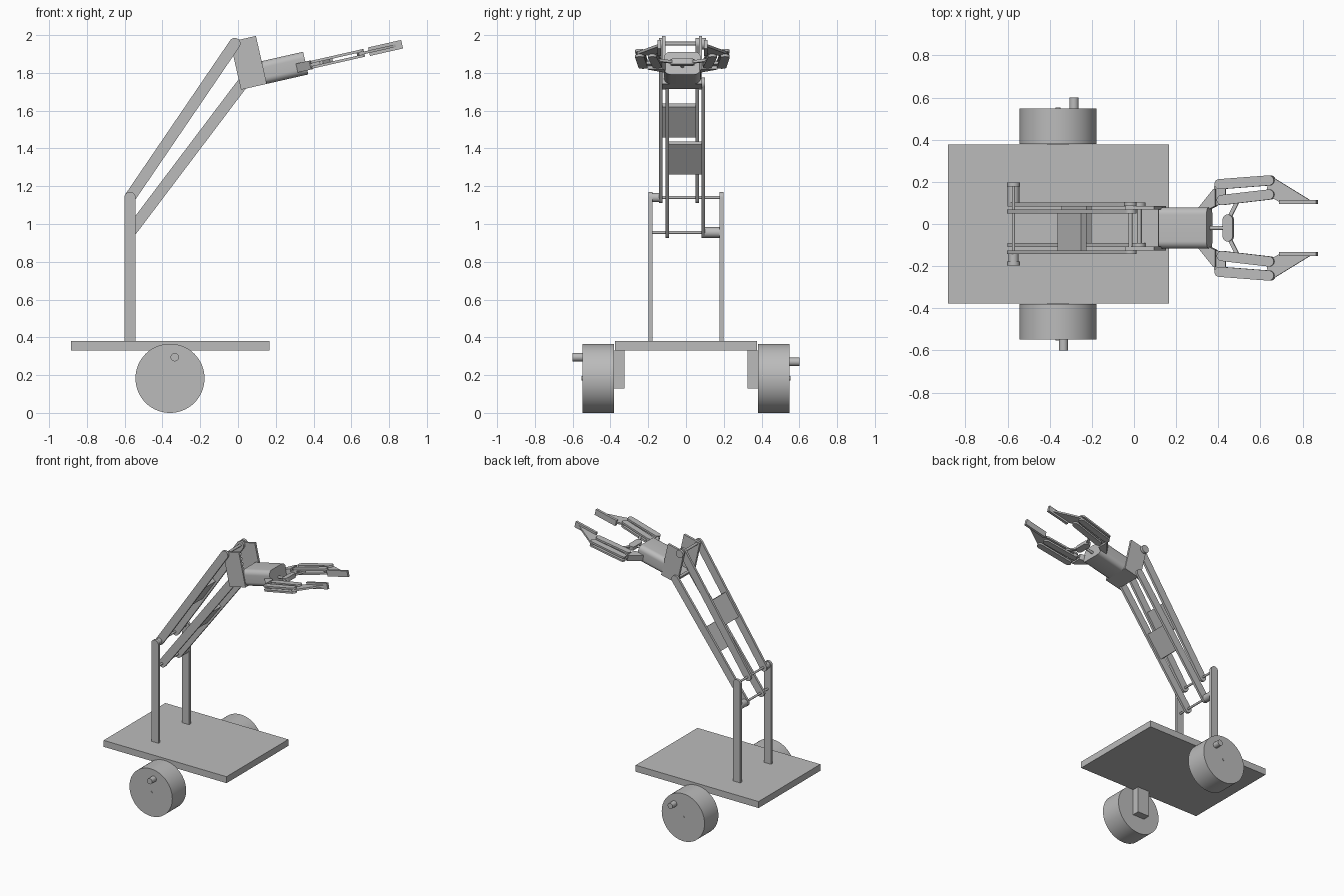
import bpy, bmesh
from math import sin, cos, pi, radians, atan2
from mathutils import Matrix, Vector

if "Cube" in bpy.data.objects:
    bpy.data.objects.remove(bpy.data.objects["Cube"])

grey = bpy.data.materials.new("plain grey")
grey.use_nodes = True
grey.diffuse_color = (0.5, 0.5, 0.5, 1)
grey.node_tree.nodes["Principled BSDF"].inputs["Base Color"].default_value = grey.diffuse_color

# Frames: XZ draws a side profile extruded along y, HEAD is the tilted gripper frame
FLAT = Matrix.Identity(4)
XZ = Matrix(((1, 0, 0, 0), (0, 0, 1, 0), (0, 1, 0, 0), (0, 0, 0, 1)))
YZ = Matrix(((0, 0, 1, 0), (1, 0, 0, 0), (0, 1, 0, 0), (0, 0, 0, 1)))
HEAD = Matrix.Translation((0.016, 0, 1.711)) @ Matrix.Rotation(radians(-12.8), 4, 'Y')
MID = -0.019  # gripper centre line in y


def prism(name, pts, lo, hi, frame=FLAT):
    """Extrude a 2D outline from lo to hi inside a frame."""
    bm = bmesh.new()
    low = [bm.verts.new(frame @ Vector((a, b, lo))) for a, b in pts]
    top = [bm.verts.new(frame @ Vector((a, b, hi))) for a, b in pts]
    bm.faces.new(low)
    bm.faces.new(top)
    for i in range(len(pts)):
        j = (i + 1) % len(pts)
        bm.faces.new((low[i], low[j], top[j], top[i]))
    bmesh.ops.recalc_face_normals(bm, faces=bm.faces)
    mesh = bpy.data.meshes.new(name)
    bm.to_mesh(mesh)
    bm.free()
    mesh.materials.append(grey)
    mesh.shade_smooth()
    mesh.set_sharp_from_angle(angle=radians(30))
    obj = bpy.data.objects.new(name, mesh)
    bpy.context.collection.objects.link(obj)
    return obj


def arc(c, r, start, end, n=12):
    steps = [start + (end - start) * i / n for i in range(n + 1)]
    return [(c[0] + r * cos(t), c[1] + r * sin(t)) for t in steps]


def circle(c, r, n=32):
    return arc(c, r, 0, 2 * pi, n)[:-1]


def capsule(p, q, r):
    t = atan2(q[1] - p[1], q[0] - p[0])
    return arc(q, r, t - pi / 2, t + pi / 2) + arc(p, r, t + pi / 2, t + 3 * pi / 2)


def rect(x0, x1, y0, y1):
    return [(x0, y0), (x1, y0), (x1, y1), (x0, y1)]


def strip(p, q, w):
    p, q = Vector(p), Vector(q)
    n = (q - p).normalized().orthogonal() * w / 2
    return [tuple(v) for v in (p + n, q + n, q - n, p - n)]


# Base plate
prism("base_plate", rect(-0.884, 0.166, -0.377, 0.377), 0.33, 0.38)

# Wheels, hubs, brackets, crank pins and columns on both sides
AXLE = (-0.36, 0.183)
COL = -0.572
for side, label, pin in ((-1, "right", (-0.335, 0.295)), (1, "left", (-0.285, 0.27))):
    def span(a, b):
        return sorted((a * side, b * side))
    prism(label + "_wheel", circle(AXLE, 0.183, 64), *span(0.38, 0.549), XZ)
    prism(label + "_hub", circle(AXLE, 0.012, 16), *span(0.54, 0.552), XZ)
    prism(label + "_crank_pin", circle(pin, 0.022, 24), *span(0.54, 0.6), XZ)
    prism(label + "_wheel_bracket", rect(-0.41, -0.31, 0.13, 0.33), *span(0.325, 0.38), XZ)
    prism(label + "_column", [(COL - 0.03, 0.38), (COL + 0.03, 0.38)]
          + arc((COL, 1.14), 0.03, 0, pi), *span(0.178, 0.198), XZ)

# Parallel arm bars, each pair with a cross panel
LOW_A, LOW_B = (COL, 0.955), (0.025, 1.745)
UP_A, UP_B = (COL, 1.14), (-0.017, 1.955)
for label, p, q, y0, y1 in (("upper", UP_A, UP_B, -0.134, 0.06),
                            ("lower", LOW_A, LOW_B, -0.1, 0.092)):
    for side, y in (("right", y0), ("left", y1)):
        prism(f"{label}_{side}_arm_bar", capsule(p, q, 0.03), y - 0.009, y + 0.009, XZ)
    a, b = Vector(p), Vector(q)
    prism(label + "_arm_panel", strip(a.lerp(b, 0.4), a.lerp(b, 0.6), 0.03), y0, y1, XZ)

# Pivot rods and spacer sleeves
for name, c, r, y0, y1 in (("upper_rear_rod", UP_A, 0.008, -0.198, 0.198),
                           ("lower_rear_rod", LOW_A, 0.008, -0.198, 0.198),
                           ("upper_front_rod", UP_B, 0.01, -0.143, 0.105),
                           ("lower_front_rod", LOW_B, 0.01, -0.125, 0.1),
                           ("upper_rear_sleeve", UP_A, 0.024, -0.178, -0.143),
                           ("lower_rear_sleeve", LOW_A, 0.028, 0.1, 0.178),
                           ("upper_front_sleeve", UP_B, 0.03, 0.085, 0.105)):
    prism(name, circle(c, r, 24), y0, y1, XZ)

# Head bracket: two side plates, a floor and a motor wall
for label, y in (("right", -0.117), ("left", 0.077)):
    prism(label + "_head_plate", rect(0, 0.14, 0, 0.26), y - 0.009, y + 0.009, HEAD @ XZ)
prism("head_floor", rect(0.02, 0.14, -0.117, 0.077), 0, 0.018, HEAD)
prism("head_wall", rect(0.122, 0.14, 0, 0.1), -0.117, 0.077, HEAD @ XZ)

# Motor with rounded edges
R, W = 0.035, 0.098
outline = []
for k, (y, v) in enumerate(((W - R, 0.123 - R), (R - W, 0.123 - R), (R - W, R), (W - R, R))):
    outline += arc((MID + y, v), R, k * pi / 2, (k + 1) * pi / 2, 8)
prism("gripper_motor", outline, 0.13, 0.365, HEAD @ YZ)

# Push rod and knob
V = 0.046
prism("push_rod", circle((MID, V), 0.01, 16), 0.36, 0.45, HEAD @ YZ)
prism("push_knob", capsule((0.453, MID - 0.04), (0.453, MID + 0.04), 0.024), V - 0.015, V + 0.015, HEAD)

# Mirrored gripper halves
for s, label in ((-1, "right"), (1, "left")):
    def part(name, pts, lo, hi):
        prism(f"{label}_{name}", [(u, MID + s * y) for u, y in pts], V + lo, V + hi, HEAD)
    part("gripper_wing", [(0.307, 0.09), (0.385, 0.185), (0.395, 0.185), (0.395, 0.105), (0.365, 0.09)],
         -0.024, 0.024)
    part("wing_tab", [(0.385, 0.105), (0.44, 0.115), (0.44, 0.21), (0.385, 0.2)], -0.007, 0.007)
    for level, lo in (("top", 0.007), ("bottom", -0.021)):
        part(f"outer_link_{level}", capsule((0.414, 0.208), (0.655, 0.226), 0.024), lo, lo + 0.014)
        part(f"inner_link_{level}", capsule((0.425, 0.133), (0.655, 0.159), 0.024), lo, lo + 0.014)
    part("push_link", strip((0.458, 0.05), (0.5, 0.13), 0.018), -0.007, 0.007)
    part("finger_plate", [(0.64, 0.16), (0.65, 0.24), (0.68, 0.235), (0.85, 0.133), (0.7, 0.125)],
         -0.007, 0.007)
    part("finger_tip", rect(0.705, 0.885, 0.114, 0.133), -0.023, 0.023)
